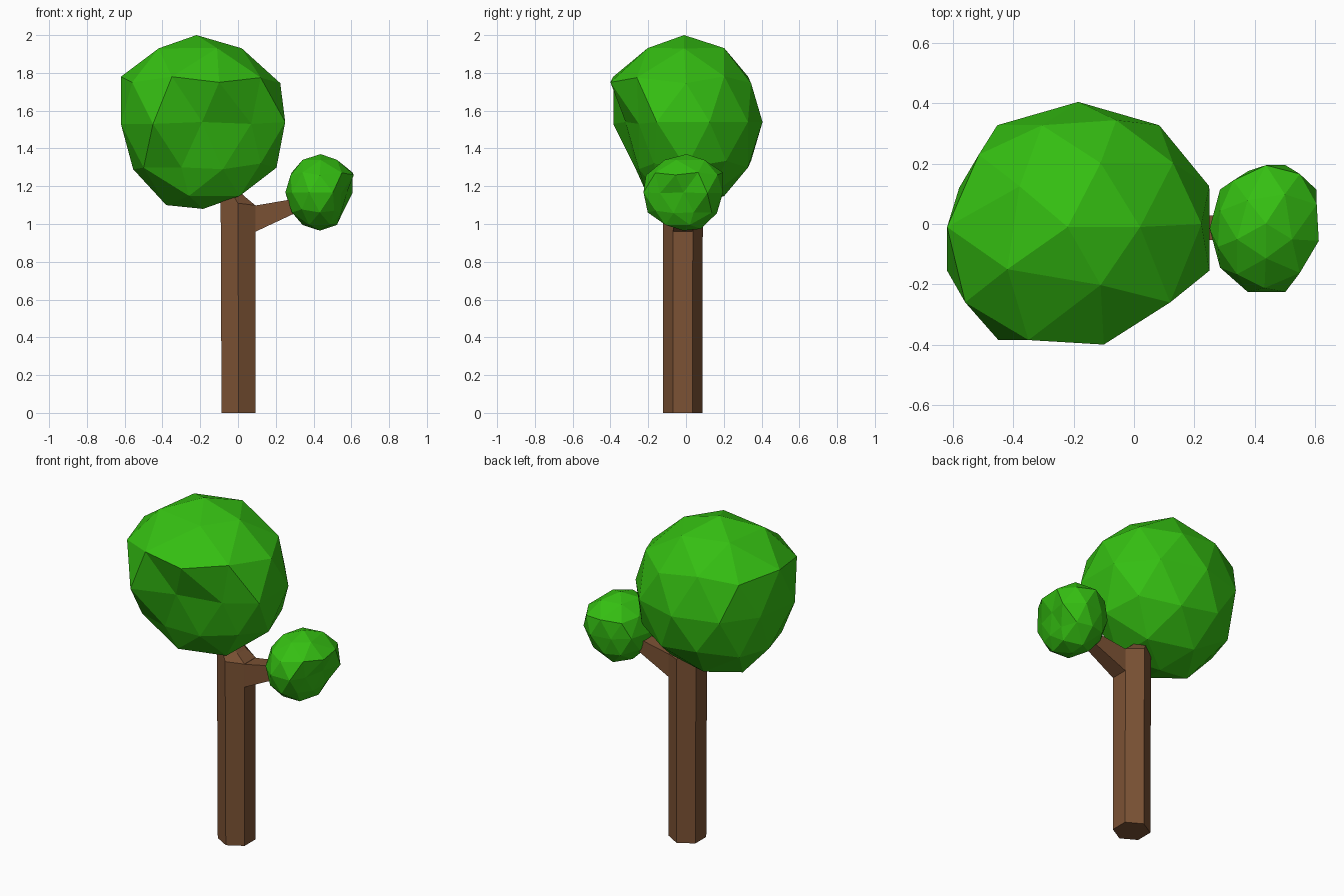
import bpy, bmesh, math
from mathutils import Vector

if "Cube" in bpy.data.objects:
    bpy.data.objects.remove(bpy.data.objects["Cube"])


def material(name, color):
    m = bpy.data.materials.new(name)
    m.diffuse_color = color
    m.use_nodes = True
    m.node_tree.nodes["Principled BSDF"].inputs["Base Color"].default_value = m.diffuse_color
    return m


def finish(bm, name, mat):
    bmesh.ops.recalc_face_normals(bm, faces=bm.faces)
    me = bpy.data.meshes.new(name)
    bm.to_mesh(me)
    bm.free()
    me.materials.append(mat)
    ob = bpy.data.objects.new(name, me)
    bpy.context.collection.objects.link(ob)
    return ob


def loft(name, rings, mat):
    bm = bmesh.new()
    loops = [[bm.verts.new(p) for p in ring] for ring in rings]
    for a, b in zip(loops, loops[1:]):
        for i in range(len(a)):
            j = (i + 1) % len(a)
            bm.faces.new((a[i], a[j], b[j], b[i]))
    bm.faces.new(loops[0])
    bm.faces.new(loops[-1])
    return finish(bm, name, mat)


def hexagon(cx, cz, r, tilt):
    # horizontal hexagon, raised on its left side by the tilt
    ring = []
    for k in range(6):
        a = math.radians(30 + 60 * k)
        dx = r * math.cos(a)
        ring.append((cx + dx, -0.017 + r * math.sin(a), cz - tilt * dx))
    return ring


bark = material("bark", (0.20, 0.085, 0.035, 1))
leaf = material("leaf", (0.035, 0.52, 0.006, 1))

# trunk, bending left into the crown
loft("trunk", [hexagon(0.003, 0.0, 0.104, 0), hexagon(0.0, 1.11, 0.106, 0.12),
               hexagon(-0.035, 1.165, 0.085, 0.3),
               hexagon(-0.09, 1.24, 0.065, 0.5)], bark)

# tapering side branch
def branch_ring(x, y0, y1, z0, z1):
    return [(x, y0, z0), (x, y1, z0), (x, y1, z1), (x, y0, z1)]

loft("branch", [branch_ring(0.08, -0.069, 0.035, 0.953, 1.093),
                branch_ring(0.094, -0.069, 0.035, 0.96, 1.098),
                branch_ring(0.34, -0.045, 0.025, 1.075, 1.14)], bark)

# foliage: low-poly ball with a flattened front right patch
# (heading in degrees, unit height) -> new position
TWEAKS = [
    ((0, 1.0), (-0.22, -0.01, 2.0)),
    ((0, 0.85), (0.02, -0.01, 1.93)),
    ((216, 0.85), (-0.42, -0.15, 1.93)),
    ((180, 0.526), (-0.62, -0.01, 1.78)),
    ((216, 0.447), (-0.56, -0.26, 1.75)),
    ((144, 0.447), (-0.515, 0.23, 1.75)),
    ((252, 0.526), (-0.35, -0.385, 1.78)),
    ((288, 0.447), (-0.10, -0.40, 1.75)),
    ((324, 0.526), (0.12, -0.26, 1.775)),
    ((198, 0), (-0.62, -0.155, 1.53)),
    ((162, 0), (-0.58, 0.12, 1.53)),
    ((234, 0), (-0.45, -0.385, 1.53)),
    ((270, 0), (-0.19, -0.32, 1.54)),
    ((306, 0), (0.07, -0.25, 1.53)),
    ((342, 0), (0.25, -0.155, 1.54)),
    ((252, -0.447), (-0.30, -0.27, 1.30)),
    ((288, -0.526), (-0.08, -0.25, 1.29)),
    ((324, -0.447), (0.12, -0.17, 1.32)),
    ((180, -0.447), (-0.555, 0.0, 1.29)),
    ((180, -0.85), (-0.38, 0.0, 1.10)),
]
CENTRE = Vector((-0.185, 0, 1.54))


def foliage(name, place):
    bm = bmesh.new()
    bmesh.ops.create_icosphere(bm, subdivisions=2, radius=1)
    unit = [(v, v.co.normalized()) for v in bm.verts]
    for v, u in unit:
        v.co = CENTRE + Vector((u.x * 0.457, u.y * 0.405, u.z * 0.46))
    for (deg, h), target in TWEAKS:
        a, r = math.radians(deg), math.sqrt(max(0, 1 - h * h))
        d = Vector((r * math.cos(a), r * math.sin(a), h))
        min(unit, key=lambda p: (p[1] - d).length)[0].co = target
    for v in bm.verts:
        v.co = place(v.co - CENTRE)
    return finish(bm, name, leaf)


foliage("crown", lambda p: CENTRE + p)
# small clump: the crown shrunk, mirrored and turned to the right
foliage("side_foliage", lambda p: Vector((0.433 - 0.45 * p.y,
                                          -0.015 - 0.4828 * p.x,
                                          1.1675 + 0.44 * p.z)))
